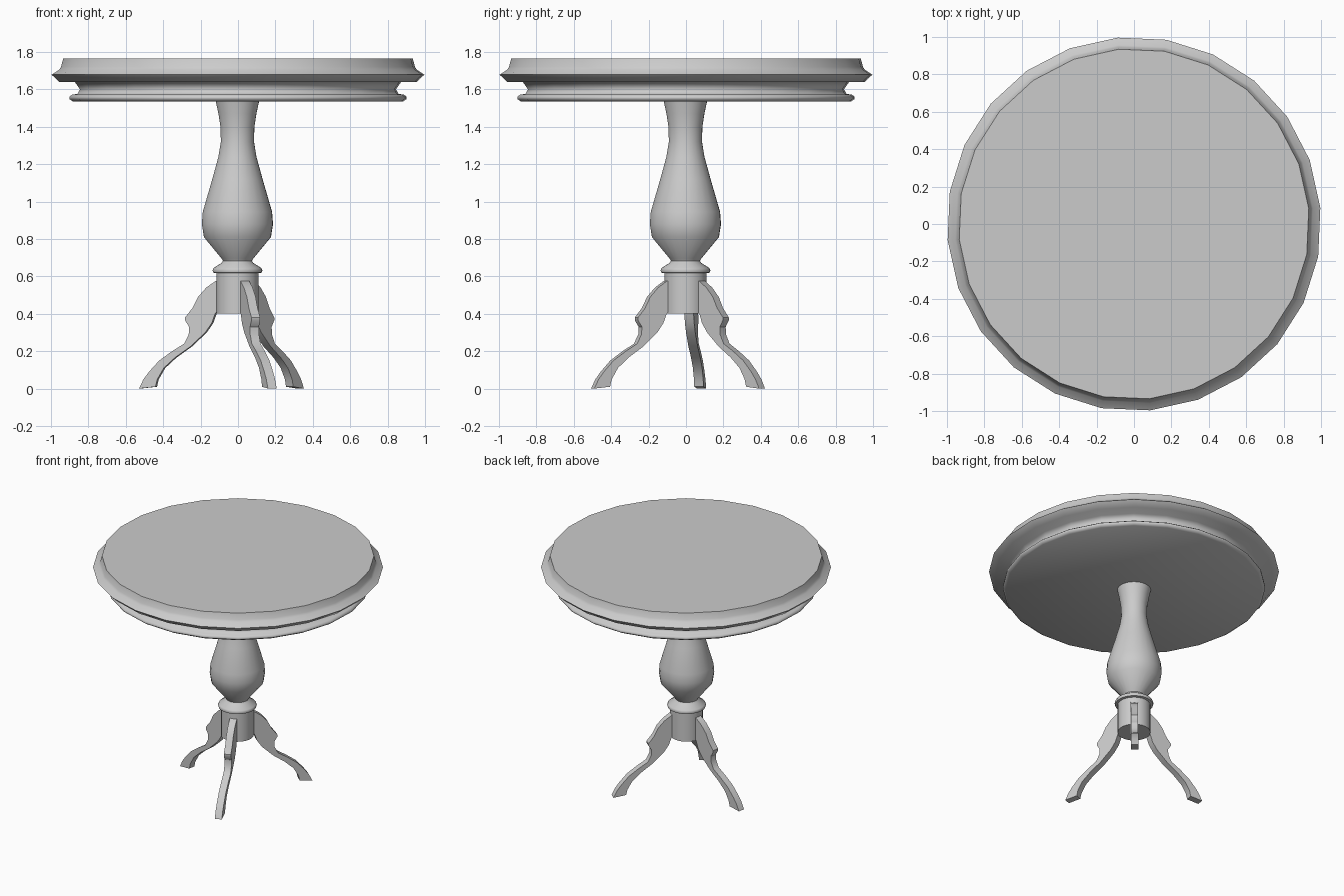
import bpy, bmesh, math

if "Cube" in bpy.data.objects:
    bpy.data.objects.remove(bpy.data.objects["Cube"])

SIDES = 24
TURN = math.radians(5)


def finish(name, bm):
    bmesh.ops.recalc_face_normals(bm, faces=bm.faces)
    mesh = bpy.data.meshes.new(name)
    bm.to_mesh(mesh)
    bm.free()
    ob = bpy.data.objects.new(name, mesh)
    bpy.context.collection.objects.link(ob)
    return ob


def smooth(ob, degrees):
    bpy.ops.object.select_all(action='DESELECT')
    ob.select_set(True)
    bpy.context.view_layer.objects.active = ob
    bpy.ops.object.shade_smooth_by_angle(angle=math.radians(degrees))


def lathe(name, profile, degrees, centre=0.0):
    """Spin (radius, z) points about z and cap both ends."""
    bm = bmesh.new()
    rings = []
    for r, z in profile:
        rings.append([bm.verts.new((centre + r * math.cos(TURN + math.tau * i / SIDES),
                                    centre + r * math.sin(TURN + math.tau * i / SIDES), z))
                      for i in range(SIDES)])
    for a, b in zip(rings, rings[1:]):
        for i in range(SIDES):
            j = (i + 1) % SIDES
            bm.faces.new((a[i], a[j], b[j], b[i]))
    bm.faces.new(rings[0])
    bm.faces.new(rings[-1])
    ob = finish(name, bm)
    smooth(ob, degrees)
    return ob


# Moulded round top, underside to upper face
lathe("table_top", [
    (0.885, 1.535), (0.905, 1.548), (0.905, 1.56), (0.89, 1.572), (0.862, 1.575),
    (0.848, 1.60), (0.875, 1.638), (0.96, 1.64), (1.0, 1.678), (0.96, 1.705),
    (0.95, 1.72), (0.938, 1.765)], 75)

# Turned baluster column with collar and leg hub
lathe("column", [
    (0.113, 0.402), (0.113, 0.617), (0.13, 0.62), (0.134, 0.632), (0.128, 0.645),
    (0.085, 0.672), (0.078, 0.683), (0.085, 0.695), (0.18, 0.81), (0.191, 0.88),
    (0.186, 0.945), (0.135, 1.12), (0.102, 1.24), (0.089, 1.32), (0.091, 1.40),
    (0.102, 1.47), (0.117, 1.54)], 60, -0.003)

# S-curved leg outline as (radius, z): upper edge outwards, then lower edge back
LEG = [(0.09, 0.58), (0.115, 0.575), (0.165, 0.54), (0.21, 0.49), (0.24, 0.43),
       (0.28, 0.38), (0.28, 0.365), (0.258, 0.33), (0.26, 0.29), (0.285, 0.24),
       (0.35, 0.20), (0.42, 0.15), (0.475, 0.09), (0.505, 0.05), (0.53, 0.0),
       (0.44, 0.01), (0.43, 0.05), (0.395, 0.11), (0.335, 0.165), (0.25, 0.225),
       (0.17, 0.30), (0.135, 0.35), (0.115, 0.405), (0.09, 0.41)]

# Three splayed legs
for n in range(3):
    bm = bmesh.new()
    face = bm.faces.new([bm.verts.new((r, -0.025, z)) for r, z in LEG])
    ext = bmesh.ops.extrude_face_region(bm, geom=[face])
    bmesh.ops.translate(bm, vec=(0, 0.05, 0),
                        verts=[v for v in ext["geom"] if isinstance(v, bmesh.types.BMVert)])
    if face.is_valid and len(bm.faces) < len(LEG) + 2:
        bm.faces.new([v for v in face.verts])
    leg = finish("leg_%d" % (n + 1), bm)
    leg.location = (-0.003, -0.003, 0)
    leg.rotation_euler.z = math.radians(50.6 + 120 * n)
    smooth(leg, 35)
